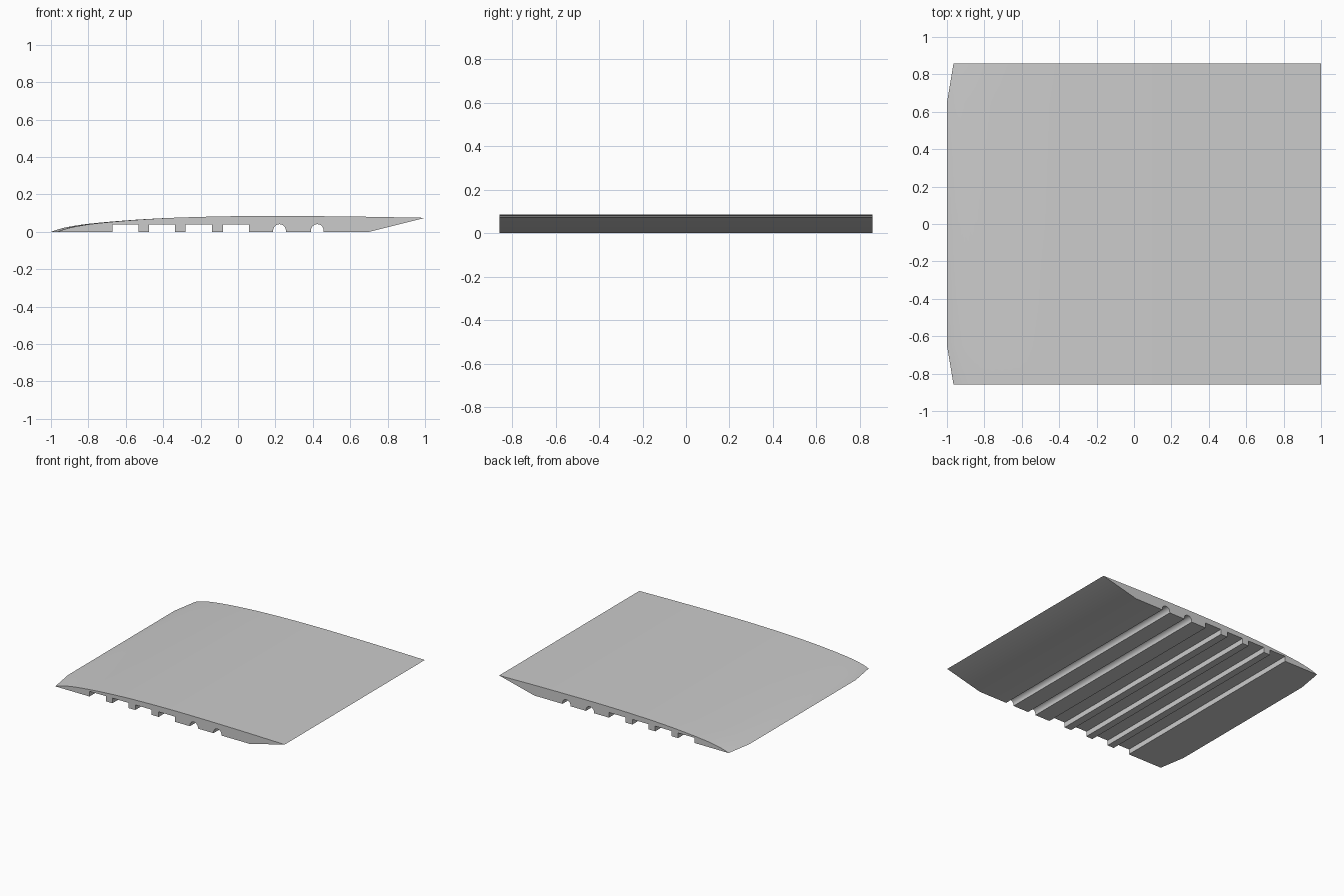
import bpy, bmesh, math

cube = bpy.data.objects.get("Cube")
if cube:
    bpy.data.objects.remove(cube)

HALF = 0.857        # half span
TAPER_Y = 0.65      # where the leading edge starts to sweep back
SWEEP = 0.035

grey = bpy.data.materials.new("plain grey")
grey.use_nodes = True
colour = (0.6, 0.6, 0.6, 1)
grey.diffuse_color = colour
grey.node_tree.nodes["Principled BSDF"].inputs["Base Color"].default_value = colour

# Upper curve control points, from leading edge to trailing edge
CURVE = [(-1, 0), (-0.96, 0.014), (-0.9, 0.028), (-0.8, 0.043), (-0.6, 0.061),
         (-0.4, 0.073), (-0.2, 0.080), (0, 0.084), (0.2, 0.085), (0.6, 0.082), (1, 0.075)]


def smooth_curve(pts, steps=4):
    """Interpolate the control points with a cubic, keeping slopes continuous."""
    n = len(pts)
    slope = []
    for i in range(n):
        a, b = pts[max(i - 1, 0)], pts[min(i + 1, n - 1)]
        slope.append((b[1] - a[1]) / (b[0] - a[0]))
    out = []
    for i in range(n - 1):
        (x0, z0), (x1, z1) = pts[i], pts[i + 1]
        h = x1 - x0
        for k in range(steps):
            t = k / steps
            z = (z0 * (1 + 2 * t) * (1 - t) ** 2 + h * slope[i] * t * (1 - t) ** 2
                 + z1 * t * t * (3 - 2 * t) + h * slope[i + 1] * t * t * (t - 1))
            out.append((x0 + h * t, z))
    return out + [pts[-1]]


def underside():
    """Flat base with four square channels, two round ones and a raised tail."""
    pts = []
    for x0 in (-0.672, -0.476, -0.28, -0.08):
        x1 = x0 + 0.14
        pts += [(x0, 0), (x0, 0.04), (x1, 0.04), (x1, 0)]
    r = 0.034
    for c in (0.222, 0.424):
        pts.append((c - r, 0))
        for k in range(17):
            a = math.pi * (1 - k / 16)
            pts.append((c + r * math.cos(a), 0.007 + r * math.sin(a)))
        pts.append((c + r, 0))
    return pts + [(0.7, 0)]


def section(sweep):
    """Closed section whose nose is drawn back by the given amount."""
    top = [(x + sweep * max(0, (-0.3 - x) / 0.7), z) for x, z in smooth_curve(CURVE)]
    return underside() + top[::-1]


# Wing panel: loft the section along the span
bm = bmesh.new()
rings = []
for y, sweep in ((-HALF, SWEEP), (-TAPER_Y, 0), (TAPER_Y, 0), (HALF, SWEEP)):
    rings.append([bm.verts.new((x, y, z)) for x, z in section(sweep)])
for a, b in zip(rings, rings[1:]):
    for i in range(len(a)):
        j = (i + 1) % len(a)
        bm.faces.new((a[i], a[j], b[j], b[i]))
bm.faces.new(rings[0])
bm.faces.new(rings[-1][::-1])
bmesh.ops.recalc_face_normals(bm, faces=bm.faces)
mesh = bpy.data.meshes.new("wing_panel")
bm.to_mesh(mesh)
bm.free()
mesh.materials.append(grey)
wing = bpy.data.objects.new("wing_panel", mesh)
bpy.context.collection.objects.link(wing)
bpy.context.view_layer.objects.active = wing
wing.select_set(True)
bpy.ops.object.shade_smooth_by_angle(angle=math.radians(30))
